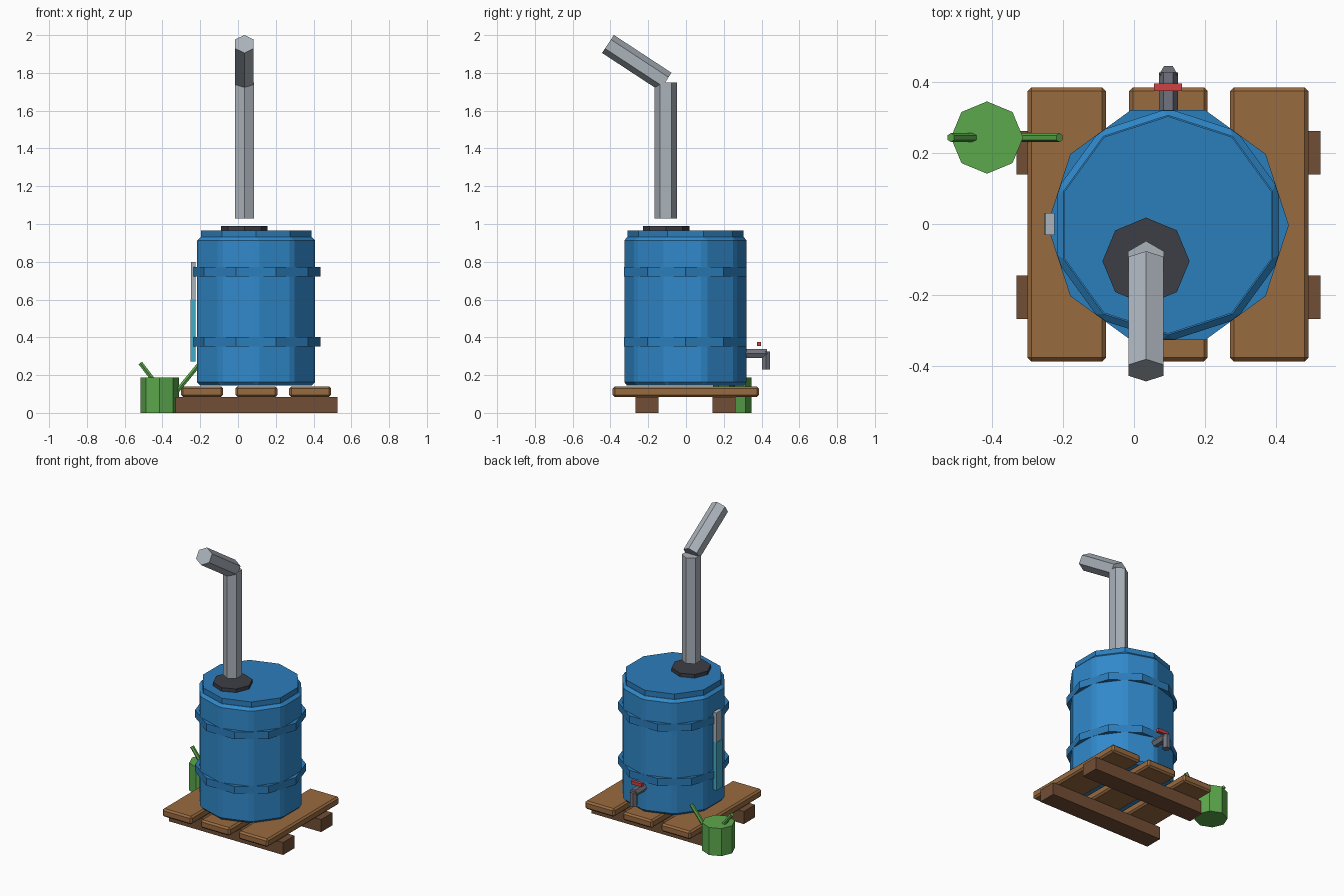
import bpy, bmesh, math
from mathutils import Vector

if "Cube" in bpy.data.objects:
    bpy.data.objects.remove(bpy.data.objects["Cube"])


def material(name, rgb):
    """Flat colour from 0-255 sRGB values, stored as linear."""
    m = bpy.data.materials.new(name)
    lin = [((c / 255 + 0.055) / 1.055) ** 2.4 for c in rgb]
    m.diffuse_color = (*lin, 1)
    m.use_nodes = True
    m.node_tree.nodes["Principled BSDF"].inputs["Base Color"].default_value = m.diffuse_color
    return m


BLUE = material("barrel blue", (48, 137, 203))
DEEP_BLUE = material("lid blue", (43, 125, 187))
WOOD = material("board wood", (153, 107, 64))
DARK_WOOD = material("bearer wood", (114, 78, 53))
PIPE = material("pipe grey", (170, 178, 186))
BLACK = material("collar black", (60, 62, 70))
METAL = material("tap metal", (112, 116, 126))
RED = material("handle red", (205, 66, 66))
GREEN = material("can green", (92, 168, 76))
CYAN = material("water cyan", (66, 172, 200))


def finish(name, bm, mat, bevel):
    if bevel:
        bmesh.ops.bevel(bm, geom=bm.edges[:], offset=bevel, segments=1,
                        affect='EDGES', clamp_overlap=True)
    bmesh.ops.recalc_face_normals(bm, faces=bm.faces[:])
    mesh = bpy.data.meshes.new(name)
    bm.to_mesh(mesh)
    bm.free()
    mesh.materials.append(mat)
    ob = bpy.data.objects.new(name, mesh)
    bpy.context.collection.objects.link(ob)
    return ob


def box(name, lo, hi, mat, bevel=0):
    bm = bmesh.new()
    bmesh.ops.create_cube(bm, size=1)
    lo, hi = Vector(lo), Vector(hi)
    for v in bm.verts:
        v.co = (lo + hi) / 2 + v.co * (hi - lo)
    return finish(name, bm, mat, bevel)


def rod(name, a, b, r, sides, mat, side=(1, 0, 0), turn=0, bevel=0):
    """Prism from a to b; its first corner lies along 'side' turned by 'turn' degrees."""
    a, b = Vector(a), Vector(b)
    axis = (b - a).normalized()
    u = Vector(side)
    u = (u - axis * u.dot(axis)).normalized()
    w = axis.cross(u)
    bm = bmesh.new()
    rings = []
    for end in (a, b):
        ring = []
        for i in range(sides):
            t = math.tau * i / sides + math.radians(turn)
            ring.append(bm.verts.new(end + (u * math.cos(t) + w * math.sin(t)) * r))
        rings.append(ring)
    for i in range(sides):
        j = (i + 1) % sides
        bm.faces.new((rings[0][i], rings[0][j], rings[1][j], rings[1][i]))
    bm.faces.new(rings[0][::-1])
    bm.faces.new(rings[1])
    return finish(name, bm, mat, bevel)


# Pallet: two bearers under three boards
for i, y in enumerate((-0.207, 0.201)):
    box(f"pallet_bearer_{i + 1}", (-0.332, y - 0.061, 0), (0.527, y + 0.061, 0.085), DARK_WOOD)
for i, x in enumerate((-0.19, 0.097, 0.382)):
    box(f"pallet_board_{i + 1}", (x - 0.111, -0.388, 0.085), (x + 0.111, 0.386, 0.14),
        WOOD, bevel=0.011)

# Barrel with two hoops and a lid
BX, BY = 0.096, -0.003
rod("barrel_body", (BX, BY, 0.145), (BX, BY, 0.93), 0.329, 10, BLUE, turn=18, bevel=0.018)
for i, z in enumerate((0.377, 0.747)):
    rod(f"barrel_hoop_{i + 1}", (BX, BY, z - 0.025), (BX, BY, z + 0.025), 0.341, 10, DEEP_BLUE)
rod("barrel_lid", (BX, BY, 0.925), (BX, BY, 0.966), 0.307, 10, DEEP_BLUE, turn=18)

# Inlet collar and bent downpipe
rod("inlet_collar", (0.034, -0.105, 0.96), (0.034, -0.105, 0.99), 0.123, 8, BLACK)
rod("downpipe", (0.034, -0.107, 1.03), (0.034, -0.107, 1.748), 0.059, 6, PIPE, side=(0, 1, 0))
rod("downpipe_elbow", (0.034, -0.108, 1.753), (0.034, -0.413, 1.953), 0.057, 6, PIPE,
    side=(0, 0, 1))

# Water level gauge on the left side
box("gauge_tube", (-0.25, -0.031, 0.60), (-0.224, 0.031, 0.80), PIPE)
box("gauge_water", (-0.252, -0.031, 0.273), (-0.224, 0.031, 0.60), CYAN)

# Tap at the back
rod("tap_pipe", (0.097, 0.28, 0.315), (0.097, 0.428, 0.315), 0.027, 6, METAL)
rod("tap_spout", (0.097, 0.424, 0.23), (0.097, 0.424, 0.325), 0.025, 6, METAL)
box("tap_handle", (0.057, 0.375, 0.354), (0.136, 0.397, 0.376), RED)

# Watering can
CY = 0.244
rod("can_body", (-0.415, CY, 0), (-0.415, CY, 0.187), 0.102, 8, GREEN)
rod("can_spout", (-0.36, CY, 0.07), (-0.21, CY, 0.252), 0.013, 6, GREEN, side=(0, 1, 0))
rod("can_handle", (-0.44, CY, 0.163), (-0.517, CY, 0.264), 0.013, 6, GREEN, side=(0, 1, 0))
